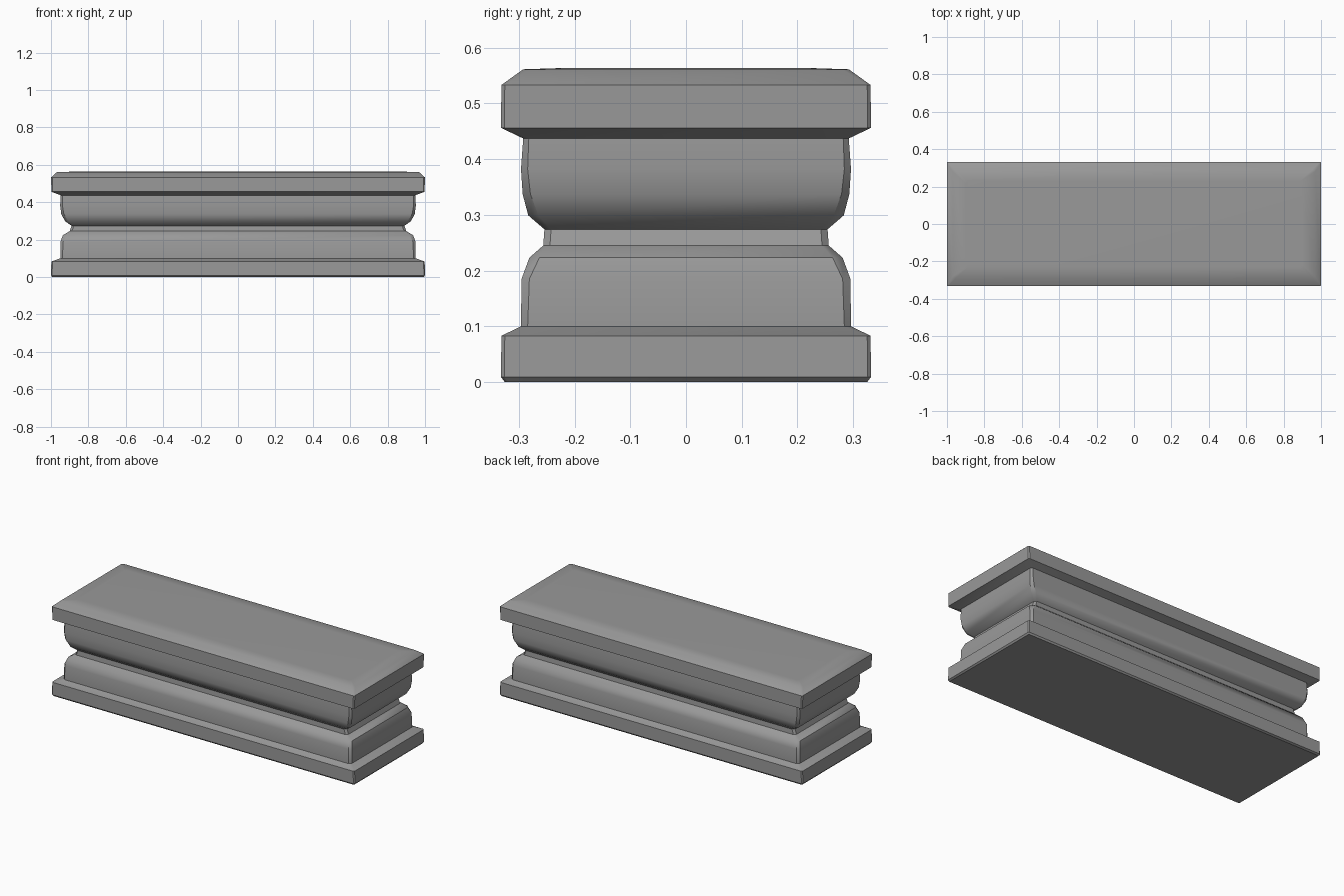
import bpy
import bmesh
import math

cube = bpy.data.objects.get("Cube")
if cube:
    bpy.data.objects.remove(cube, do_unlink=True)

# Stone material
stone = bpy.data.materials.new("grey stone")
stone.use_nodes = True
GREY = (0.32, 0.32, 0.32, 1)
stone.diffuse_color = GREY
stone.node_tree.nodes["Principled BSDF"].inputs["Base Color"].default_value = GREY

# Moulding section: (x half-width, y half-depth, z, corner chamfer), bottom to top
SECTION = [
    (0.993, 0.325, 0.003, 0.006),   # base slab
    (1.000, 0.332, 0.012, 0.006),
    (0.998, 0.331, 0.086, 0.006),
    (0.950, 0.296, 0.103, 0.012),   # lower roll
    (0.950, 0.295, 0.188, 0.014),
    (0.937, 0.281, 0.226, 0.018),
    (0.900, 0.256, 0.248, 0.012),   # neck
    (0.890, 0.254, 0.277, 0.012),
    (0.925, 0.283, 0.302, 0.018),   # upper roll
    (0.945, 0.293, 0.340, 0.014),
    (0.951, 0.296, 0.385, 0.012),
    (0.948, 0.292, 0.440, 0.010),
    (0.998, 0.332, 0.459, 0.006),   # top slab
    (0.999, 0.331, 0.536, 0.006),
    (0.968, 0.292, 0.564, 0.012),
    (0.900, 0.230, 0.566, 0.012),
]


def ring(bm, hx, hy, z, c):
    """Rectangle with chamfered corners, counter-clockwise from above."""
    points = [(hx, c - hy), (hx, hy - c), (hx - c, hy), (c - hx, hy),
              (-hx, hy - c), (-hx, c - hy), (c - hx, -hy), (hx - c, -hy)]
    return [bm.verts.new((x, y, z)) for x, y in points]


# Plinth: rings joined into one closed moulded block
bm = bmesh.new()
rings = [ring(bm, *row) for row in SECTION]
for low, high in zip(rings, rings[1:]):
    for i in range(len(low)):
        j = (i + 1) % len(low)
        bm.faces.new((low[i], low[j], high[j], high[i]))
bm.faces.new(rings[0][::-1])
bm.faces.new(rings[-1])
for v in bm.verts:
    v.co.z -= SECTION[0][2]
bmesh.ops.recalc_face_normals(bm, faces=bm.faces)

mesh = bpy.data.meshes.new("moulded_plinth")
bm.to_mesh(mesh)
bm.free()
mesh.materials.append(stone)
plinth = bpy.data.objects.new("moulded_plinth", mesh)
bpy.context.collection.objects.link(plinth)

# Soft rolls, crisp slab edges
bpy.ops.object.select_all(action="DESELECT")
plinth.select_set(True)
bpy.context.view_layer.objects.active = plinth
bpy.ops.object.shade_smooth_by_angle(angle=math.radians(38))
